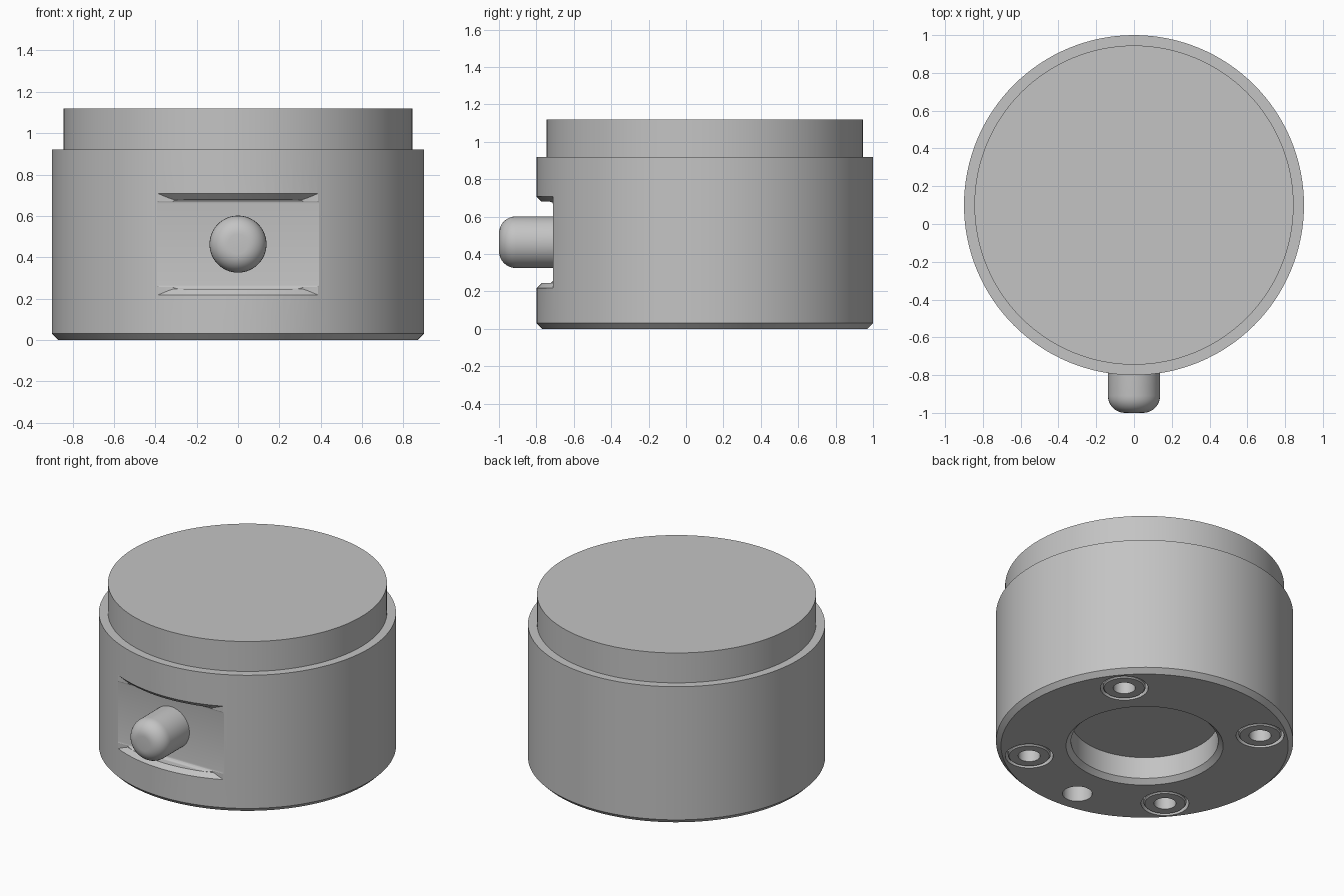
import bpy, bmesh, math
from mathutils import Matrix, Vector

if "Cube" in bpy.data.objects:
    bpy.data.objects.remove(bpy.data.objects["Cube"])

CENTRE_Y = 0.1
grey = bpy.data.materials.new("satin grey")
grey.use_nodes = True
colour = (0.55, 0.55, 0.55, 1)
grey.diffuse_color = colour
grey.node_tree.nodes["Principled BSDF"].inputs["Base Color"].default_value = colour


def finish(name, bm):
    bmesh.ops.recalc_face_normals(bm, faces=bm.faces)
    mesh = bpy.data.meshes.new(name)
    bm.to_mesh(mesh)
    bm.free()
    mesh.materials.append(grey)
    obj = bpy.data.objects.new(name, mesh)
    bpy.context.collection.objects.link(obj)
    return obj


def lathe(name, profile, location=(0, CENTRE_Y, 0), segments=64, closed=False):
    """Turn a (radius, height) profile about the z axis."""
    bm = bmesh.new()
    verts = [bm.verts.new((r, 0, z)) for r, z in profile]
    pairs = list(zip(verts, verts[1:]))
    if closed:
        pairs.append((verts[-1], verts[0]))
    edges = [bm.edges.new(p) for p in pairs]
    bmesh.ops.spin(bm, geom=verts + edges, cent=(0, 0, 0), axis=(0, 0, 1),
                   angle=math.tau, steps=segments, use_duplicate=False)
    bmesh.ops.remove_doubles(bm, verts=bm.verts, dist=1e-5)
    bmesh.ops.translate(bm, verts=bm.verts, vec=location)
    return finish(name, bm)


def box(name, low, high, round_back=0):
    low, high = Vector(low), Vector(high)
    bm = bmesh.new()
    bmesh.ops.create_cube(bm, size=1, matrix=Matrix.Translation((low + high) / 2)
                          @ Matrix.Diagonal((*(high - low), 1)))
    if round_back:
        edges = [e for e in bm.edges if all(v.co.y > high.y - 1e-4 for v in e.verts)
                 and abs(e.verts[0].co.z - e.verts[1].co.z) < 1e-4]
        bmesh.ops.bevel(bm, geom=edges, offset=round_back, segments=4,
                        profile=0.5, affect='EDGES')
    return finish(name, bm)


def boolean(obj, cutter, operation='DIFFERENCE'):
    cutter.hide_render = True
    bpy.context.view_layer.objects.active = obj
    mod = obj.modifiers.new("cut", 'BOOLEAN')
    mod.operation, mod.solver, mod.object = operation, 'EXACT', cutter
    bpy.ops.object.modifier_apply(modifier=mod.name)
    bpy.data.objects.remove(cutter)


def smooth(obj):
    bpy.ops.object.select_all(action='DESELECT')
    obj.select_set(True)
    bpy.context.view_layer.objects.active = obj
    bpy.ops.object.shade_smooth_by_angle(angle=math.radians(25))


def on_circle(degrees, radius=0.71):
    a = math.radians(degrees)
    return (radius * math.cos(a), CENTRE_Y + radius * math.sin(a), 0)


# Stepped round body with a chamfered foot
body = lathe("body", [(0, 0), (0.87, 0), (0.9, 0.03), (0.9, 0.92),
                      (0.845, 0.92), (0.845, 1.12), (0, 1.12)], segments=128)

# Flat recess in the front, with its rims chamfered along the curve
boolean(body, box("recess_cutter", (-0.6, -1.2, 0.245), (0.6, -0.71, 0.68), 0.02))
rim = lathe("rim_cutter", [(0.872, 0.245), (0.93, 0.187), (0.93, 0.738), (0.872, 0.68)],
            segments=128, closed=True)
boolean(rim, box("rim_limit", (-0.6, -1.2, 0.1), (0.6, -0.712, 0.8)), 'INTERSECT')
boolean(body, rim)

# Chamfered central bore in the underside
boolean(body, lathe("bore_cutter", [(0, -0.02), (0.496, -0.02), (0.446, 0.03),
                                    (0.446, 0.175), (0, 0.175)], segments=96))

# Locating hole and screw counterbores
boolean(body, lathe("hole_cutter", [(0, -0.02), (0.09, -0.02), (0.09, 0.2), (0, 0.2)],
                    on_circle(265), 48))
screw_angles = (40, 130, 220, 310)
for angle in screw_angles:
    boolean(body, lathe("counterbore_cutter", [(0, -0.02), (0.145, -0.02),
                                               (0.145, 0.2), (0, 0.2)], on_circle(angle), 48))
smooth(body)

# Socket screws sitting flush in the counterbores
for i, angle in enumerate(screw_angles):
    smooth(lathe(f"screw_{i + 1}", [(0, 0.15), (0.067, 0.15), (0.067, 0), (0.122, 0),
                                    (0.13, 0.008), (0.13, 0.21), (0, 0.21)],
                 on_circle(angle), 48))

# Round-nosed button standing out of the recess
fillet = [(0.048 + 0.09 * math.cos(t), 0.2 + 0.09 * math.sin(t))
          for t in (i * math.pi / 16 for i in range(9))]
button = lathe("button", [(0, -0.05), (0.138, -0.05)] + fillet + [(0, 0.29)], (0, 0, 0))
button.data.transform(Matrix.Translation((0, -0.71, 0.463))
                      @ Matrix.Rotation(math.pi / 2, 4, 'X'))
smooth(button)
